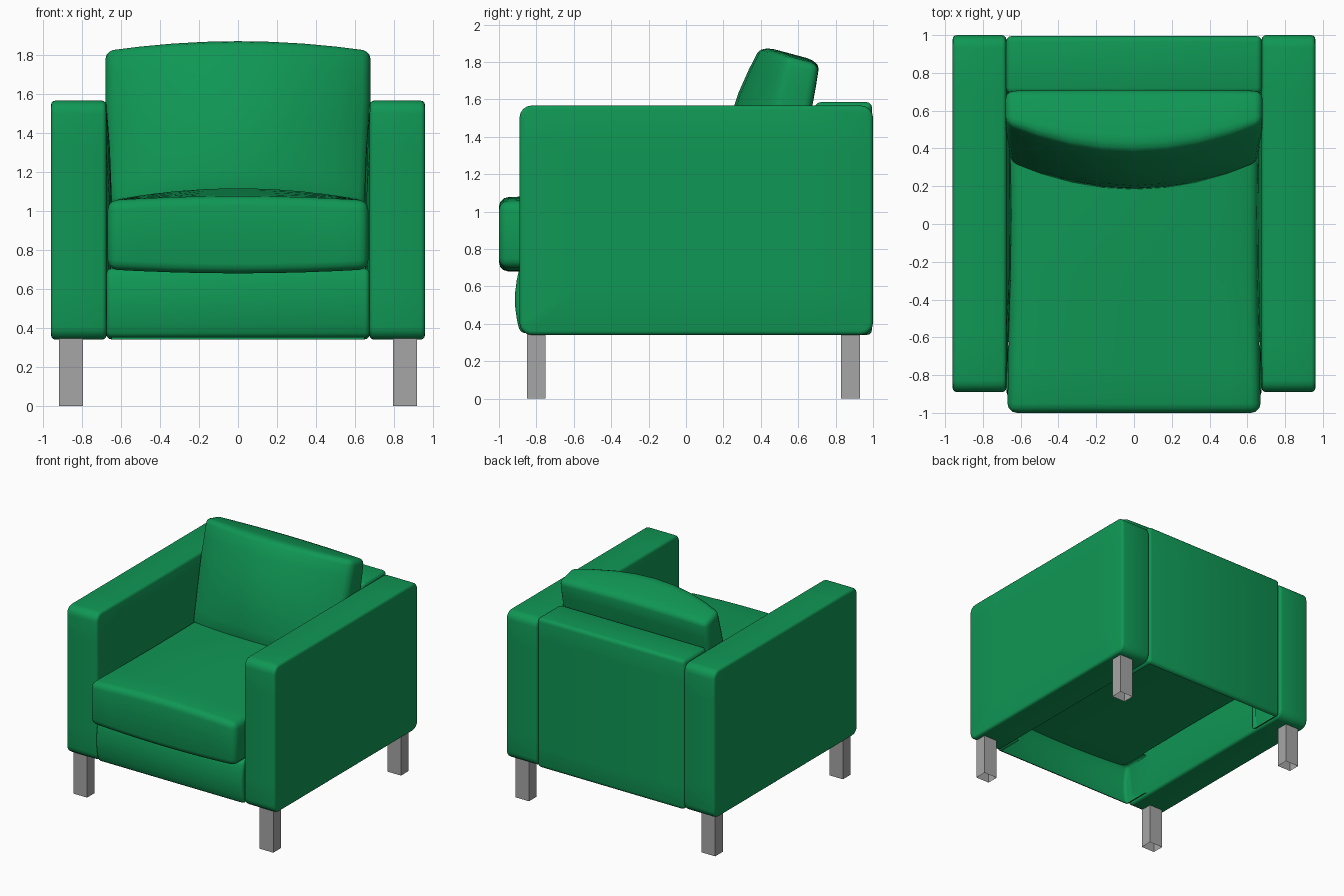
import bpy, bmesh, math
from mathutils import Vector

if "Cube" in bpy.data.objects:
    bpy.data.objects.remove(bpy.data.objects["Cube"])


def material(name, rgb):
    m = bpy.data.materials.new(name)
    m.diffuse_color = (*rgb, 1)
    m.use_nodes = True
    m.node_tree.nodes["Principled BSDF"].inputs["Base Color"].default_value = m.diffuse_color
    return m


GREEN = material("green fabric", (0.005, 0.31, 0.09))
GREY = material("grey metal", (0.38, 0.38, 0.38))


def box(name, lo, hi, mat, r=0.0, cuts=(0, 0, 0), shape=None, side_r=0.0, remove=None):
    """Rounded box; side_r first rounds the side profile, remove(centre) opens faces,
    shape(v) moves the points."""
    bm = bmesh.new()
    bmesh.ops.create_cube(bm, size=1)
    lo, hi = Vector(lo), Vector(hi)
    for v in bm.verts:
        v.co = Vector([lo[i] + (v.co[i] + 0.5) * (hi[i] - lo[i]) for i in range(3)])
    if side_r:
        edges = [e for e in bm.edges if abs(e.verts[0].co.x - e.verts[1].co.x) > 0.01]
        bmesh.ops.bevel(bm, geom=edges, offset=side_r, segments=4, profile=0.5, affect='EDGES')
    if r:
        bm.normal_update()
        edges = [e for e in bm.edges if e.calc_face_angle(0) > math.radians(60)]
        bmesh.ops.bevel(bm, geom=edges, offset=r, segments=3, profile=0.5, affect='EDGES')
    for axis in range(3):
        for k in range(1, cuts[axis] + 1):
            no = Vector((0, 0, 0))
            no[axis] = 1
            co = lo.lerp(hi, k / (cuts[axis] + 1))
            bmesh.ops.bisect_plane(bm, geom=bm.verts[:] + bm.edges[:] + bm.faces[:],
                                   plane_co=co, plane_no=no)
    bmesh.ops.recalc_face_normals(bm, faces=bm.faces)
    if remove:
        gone = [f for f in bm.faces if remove(f.calc_center_median())]
        bmesh.ops.delete(bm, geom=gone, context='FACES')
    if shape:
        for v in bm.verts:
            v.co = shape(v.co.copy())
    me = bpy.data.meshes.new(name)
    bm.to_mesh(me)
    bm.free()
    me.materials.append(mat)
    me.shade_smooth()
    me.set_sharp_from_angle(angle=math.radians(40))
    ob = bpy.data.objects.new(name, me)
    bpy.context.collection.objects.link(ob)
    return ob


def dome(t):
    return max(0.0, 1 - t * t)


# Seat cushion: crowned top, sagging underside, slightly waisted sides
def seat_shape(c):
    d = dome(c.x / 0.66)
    if c.z > 0.87:
        c.z += d * (0.022 + 0.04 * min(1, max(0, (c.y + 0.95) / 0.9)))
    else:
        c.z -= 0.02 * d
    c.x *= 1 - 0.02 * dome((c.y + 0.1) / 0.8)
    return c


# Back cushion: local y is thickness, z is length; bulged, then leaned back
def back_cushion_shape(c):
    d, v = dome(c.x / 0.68), min(1, max(0, c.z / 0.83))
    front = (0.09 - c.y) / 0.18
    belly = math.sin(math.pi * v)
    c.y += (1 - front) * 0.03 * belly - front * d * (0.145 + 0.06 * belly)
    if v > 0.5:
        c.z += 0.018 * d
    c.x *= 0.965 + 0.035 * min(1, v * 1.5)
    a = math.radians(15)
    y, z = c.y + 0.09, c.z
    return Vector((c.x, 0.322 + y * math.cos(a) + z * math.sin(a),
                   1.03 + z * math.cos(a) - y * math.sin(a)))


# Front rail: gently bulged front
def rail_shape(c):
    if c.y < -0.7:
        c.y -= 0.03 * dome((c.z - 0.53) / 0.18)
    return c


# Arms: inner face bulges softly against the cushions
def arm_shape(c):
    if abs(c.x) < 0.7:
        c.x -= math.copysign(0.03, c.x) * dome((c.y - 0.05) / 0.95) * dome((c.z - 0.95) / 0.62)
    return c


def bottom(z):
    return lambda c: c.z < z + 1e-3


box("seat_cushion", (-0.67, -1.0, 0.70), (0.67, 0.70, 1.055), GREEN, r=0.05,
    cuts=(7, 6, 1), shape=seat_shape)
box("back_cushion", (-0.68, -0.09, 0), (0.68, 0.09, 0.83), GREEN, r=0.04,
    cuts=(7, 1, 5), shape=back_cushion_shape)
# Hollow backrest, its front wall stopping at the seat
box("backrest", (-0.677, 0.69, 0.34), (0.677, 0.995, 1.585), GREEN, r=0.03, cuts=(0, 0, 6),
    remove=lambda c: c.z < 0.341 or (c.y < 0.73 and abs(c.x) < 0.6 and c.z < 0.65))
# Hollow front rail, open below and behind
box("front_rail", (-0.675, -0.885, 0.35), (0.675, -0.62, 0.705), GREEN, r=0.025,
    cuts=(0, 0, 4), shape=rail_shape, remove=lambda c: c.z < 0.351 or c.y > -0.64)

# Arms and legs on both sides
for side, s in (("left", -1), ("right", 1)):
    x = sorted((0.677 * s, 0.96 * s))
    box(side + "_arm", (x[0], -0.89, 0.34), (x[1], 1.0, 1.567), GREEN, r=0.022, side_r=0.065,
        cuts=(0, 5, 4), shape=arm_shape)
    x = sorted((0.795 * s, 0.92 * s))
    for end, y0 in (("front", -0.85), ("back", 0.83)):
        box(side + "_" + end + "_leg", (x[0], y0, 0), (x[1], y0 + 0.1, 0.35), GREY,
            remove=bottom(0))
